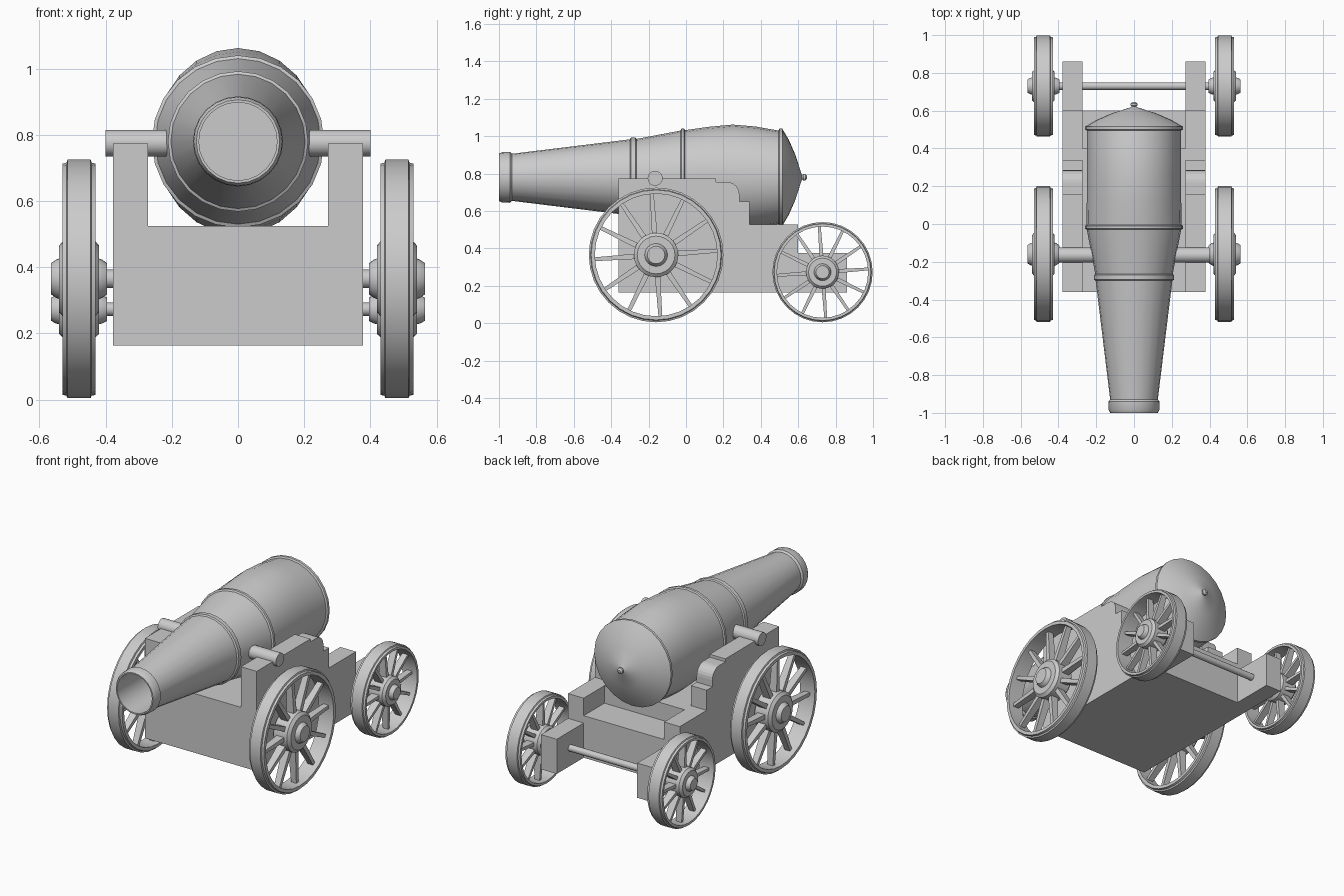
import bpy, bmesh
from math import sin, cos, pi, radians
from mathutils import Matrix, Vector

if "Cube" in bpy.data.objects:
    bpy.data.objects.remove(bpy.data.objects["Cube"])


def finish(bm, name, smooth=True):
    bmesh.ops.remove_doubles(bm, verts=bm.verts, dist=1e-5)
    bmesh.ops.recalc_face_normals(bm, faces=bm.faces)
    me = bpy.data.meshes.new(name)
    bm.to_mesh(me)
    bm.free()
    if smooth:
        me.polygons.foreach_set("use_smooth", [True] * len(me.polygons))
        me.set_sharp_from_angle(angle=radians(30))
    ob = bpy.data.objects.new(name, me)
    bpy.context.collection.objects.link(ob)
    return ob


def lathe(bm, profile, n, axis, centre=(0, 0, 0), closed=False):
    """Revolve (position, radius[, vertical radius]) points about x or y."""
    rings = []
    for p in profile:
        t, r, rz = p[0], p[1], p[-1]
        ring = []
        for i in range(n):
            a = 2 * pi * i / n
            u, z = r * cos(a), rz * sin(a)
            co = (t, u, z) if axis == 'x' else (u, t, z)
            ring.append(bm.verts.new(Vector(co) + Vector(centre)))
        rings.append(ring)
    pairs = list(zip(rings, rings[1:]))
    if closed:
        pairs.append((rings[-1], rings[0]))
    else:
        bm.faces.new(rings[0])
        bm.faces.new(rings[-1])
    for a, b in pairs:
        for i in range(n):
            j = (i + 1) % n
            bm.faces.new((a[i], a[j], b[j], b[i]))


def prism(name, outline, x0, x1):
    """Extrude a (y, z) outline from x0 to x1."""
    bm = bmesh.new()
    f = bm.faces.new([bm.verts.new((x0, y, z)) for y, z in outline])
    ext = bmesh.ops.extrude_face_region(bm, geom=[f])['geom']
    vs = [v for v in ext if isinstance(v, bmesh.types.BMVert)]
    bmesh.ops.translate(bm, verts=vs, vec=(x1 - x0, 0, 0))
    return finish(bm, name, False)


def rod(name, x0, x1, y, z, r):
    bm = bmesh.new()
    lathe(bm, [(x0, r), (x1, r)], 20, 'x', (0, y, z))
    return finish(bm, name)


# Barrel: bore bottom, bore, muzzle ring, tapered chase, bulging breech, cap, knob
BARREL = [(-0.60, 0.118), (-1.0, 0.118), (-1.0, 0.126), (-0.985, 0.134),
          (-0.94, 0.136), (-0.93, 0.126), (-0.30, 0.203), (-0.295, 0.212),
          (-0.27, 0.212), (-0.265, 0.205), (-0.03, 0.25), (-0.025, 0.26),
          (-0.01, 0.26), (-0.005, 0.252), (0.12, 0.25, 0.27), (0.25, 0.25, 0.282),
          (0.37, 0.25, 0.272), (0.495, 0.25), (0.50, 0.26), (0.515, 0.26),
          (0.55, 0.2), (0.585, 0.12), (0.617, 0.02), (0.621, 0.012),
          (0.628, 0.018), (0.638, 0.018), (0.646, 0.008)]
bm = bmesh.new()
lathe(bm, BARREL, 24, 'y', (0, 0, 0.78))
finish(bm, "barrel")

# Trunnions
rod("trunnions", -0.4, 0.4, -0.165, 0.775, 0.04)

# Stepped side cheeks with a rounded shoulder
shoulder = [(0.22 + 0.065 * sin(a), 0.69 + 0.065 * cos(a))
            for a in [i * pi / 12 for i in range(7)]]
CHEEK = [(-0.36, 0.163), (-0.36, 0.773), (0.16, 0.773), (0.16, 0.755)] + shoulder + [
    (0.285, 0.65), (0.34, 0.65), (0.34, 0.527), (0.60, 0.527),
    (0.60, 0.375), (0.86, 0.375), (0.86, 0.163)]
for side, x0, x1 in (("right", 0.272, 0.378), ("left", -0.378, -0.272)):
    prism(side + "_cheek", CHEEK, x0, x1)

# Bed between the cheeks
prism("carriage_bed", [(-0.36, 0.163), (-0.36, 0.525), (0.40, 0.525), (0.40, 0.42),
                       (0.60, 0.42), (0.60, 0.163)], -0.272, 0.272)

# Wheels: (x, radius fraction) profiles, x measured from the wheel's mid plane
RIM = [(-0.05, 0.91), (-0.05, 0.965), (-0.038, 0.975), (-0.035, 1.0),
       (0.035, 1.0), (0.038, 0.975), (0.05, 0.965), (0.05, 0.91)]
HUB = [(-0.085, 0.08), (-0.085, 0.13), (-0.07, 0.16), (-0.06, 0.17), (-0.06, 0.28),
       (-0.045, 0.33), (0.045, 0.33), (0.06, 0.28), (0.06, 0.17), (0.07, 0.16),
       (0.085, 0.13), (0.085, 0.08)]


def wheel(name, x, y, z, R):
    bm = bmesh.new()
    c = (x, y, z)
    lathe(bm, [(t, r * R) for t, r in RIM], 32, 'x', c, closed=True)
    lathe(bm, [(t, r * R) for t, r in HUB], 24, 'x', c)
    # tapered spokes
    for i in range(12):
        m = (Matrix.Translation(c) @ Matrix.Rotation(radians(30 * i + 4), 4, 'X')
             @ Matrix.Translation((0, 0, 0.615 * R)))
        vs = bmesh.ops.create_cube(bm, size=1, matrix=Matrix())['verts']
        for v in vs:
            k = 1.0 if v.co.z < 0 else 0.7
            v.co = m @ Vector((v.co.x * 0.05 * k, v.co.y * 0.08 * R * k,
                               v.co.z * 0.63 * R))
    return finish(bm, name)


for end, y, R, ar in (("front", -0.160, 0.36, 0.028), ("rear", 0.730, 0.268, 0.02)):
    z = R + 0.005
    for side, s in (("right", 1), ("left", -1)):
        wheel(f"{end}_{side}_wheel", s * 0.48, y, z, R)
    rod(end + "_axle", -0.45, 0.45, y, z, ar)
